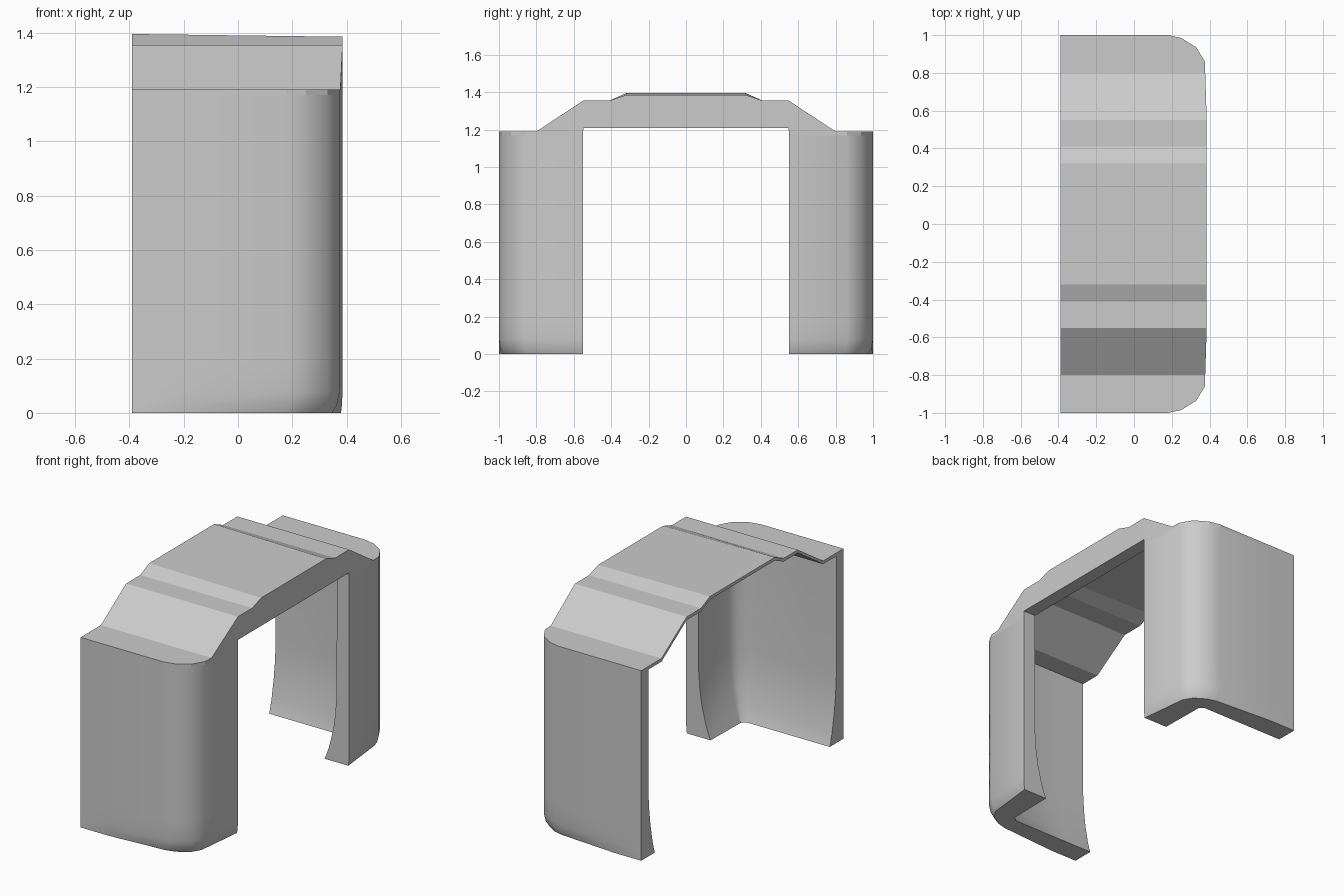
import bpy, bmesh

if "Cube" in bpy.data.objects:
    bpy.data.objects.remove(bpy.data.objects["Cube"])

BACK = -0.39


def make_object(name, bm):
    bmesh.ops.recalc_face_normals(bm, faces=bm.faces[:])
    me = bpy.data.meshes.new(name)
    bm.to_mesh(me)
    bm.free()
    ob = bpy.data.objects.new(name, me)
    bpy.context.collection.objects.link(ob)
    bpy.ops.object.select_all(action='DESELECT')
    ob.select_set(True)
    bpy.context.view_layer.objects.active = ob
    return ob


def loft(name, rings):
    """Skin a list of four-point sections with closed ends."""
    bm = bmesh.new()
    loops = [[bm.verts.new(p) for p in r] for r in rings]
    for a, b in zip(loops, loops[1:]):
        for i in range(4):
            j = (i + 1) % 4
            bm.faces.new((a[i], a[j], b[j], b[i]))
    bm.faces.new(loops[0])
    bm.faces.new(loops[-1])
    return make_object(name, bm)


# Side walls: L-shaped plan (x, y, normal x, normal y, bottom rounding weight)
plan = [(BACK, 1, 0, 1, 0), (-0.2, 1, 0, 1, 0), (0.18, 1, 0, 1, 0.9),
        (0.25, 0.985, 0.35, 0.94, 1), (0.33, 0.935, 0.7, 0.7, 1),
        (0.375, 0.86, 0.97, 0.2, 1), (0.385, 0.55, 1, 0, 0.2)]
# height, side thickness, front thickness, bottom rounding
levels = [(0, 0.135, 0.17, 0.03), (0.03, 0.125, 0.158, 0.011),
          (0.08, 0.112, 0.14, 0), (0.2, 0.09, 0.11, 0), (0.3, 0.078, 0.096, 0),
          (0.42, 0.07, 0.087, 0), (1.17, 0.07, 0.085, 0)]
bm = bmesh.new()
rings = []
for z, side, front, pull in levels:
    outer = [bm.verts.new((x - nx * w * pull, y - ny * w * pull, z))
             for x, y, nx, ny, w in plan]
    inner = [bm.verts.new((x - nx * front, y - ny * side, z))
             for x, y, nx, ny, w in plan]
    rings.append(outer + inner[::-1])
n = len(rings[0])
for a, b in zip(rings, rings[1:]):
    for i in range(n):
        j = (i + 1) % n
        bm.faces.new((a[i], a[j], b[j], b[i]))
for r in (rings[0], rings[-1]):
    for i in range(n // 2 - 1):
        bm.faces.new((r[i], r[i + 1], r[n - 2 - i], r[n - 1 - i]))
walls = make_object("side_walls", bm)
bpy.ops.object.shade_smooth_by_angle(angle=0.6)
mirror = walls.modifiers.new("Mirror", 'MIRROR')
mirror.use_axis = (False, True, False)

# Stepped roof: half profile (y, z, front x), reflected to the other side
half = [(1, 1.19, 0.18), (0.985, 1.19, 0.25), (0.935, 1.19, 0.33),
        (0.86, 1.19, 0.375), (0.8, 1.19, 0.377), (0.55, 1.355, 0.385),
        (0.41, 1.355, 0.385), (0.32, 1.39, 0.385)]
profile = half + [(-y, z, x) for y, z, x in half[::-1]]
sections = []
for y, z, x in profile:
    tilt = 0.005 if z > 1.38 else 0
    sections.append([(BACK, y, z + tilt), (x, y, z - tilt),
                     (x, y, z - tilt - 0.02), (BACK, y, z + tilt - 0.02)])
loft("roof", sections)

# Front panel joining the legs above the opening (y, top, bottom, front x)
edge = [(0.8, 1.172, 1.17, 0.377), (0.55, 1.335, 1.17, 0.385),
        (0.549, 1.335, 1.21, 0.385), (0.41, 1.335, 1.21, 0.385),
        (0.32, 1.365, 1.21, 0.385)]
edge += [(-y, t, b, x) for y, t, b, x in edge[::-1]]
loft("front_panel", [[(x - 0.085, y, t), (x, y, t), (x, y, b), (x - 0.085, y, b)]
                     for y, t, b, x in edge])
